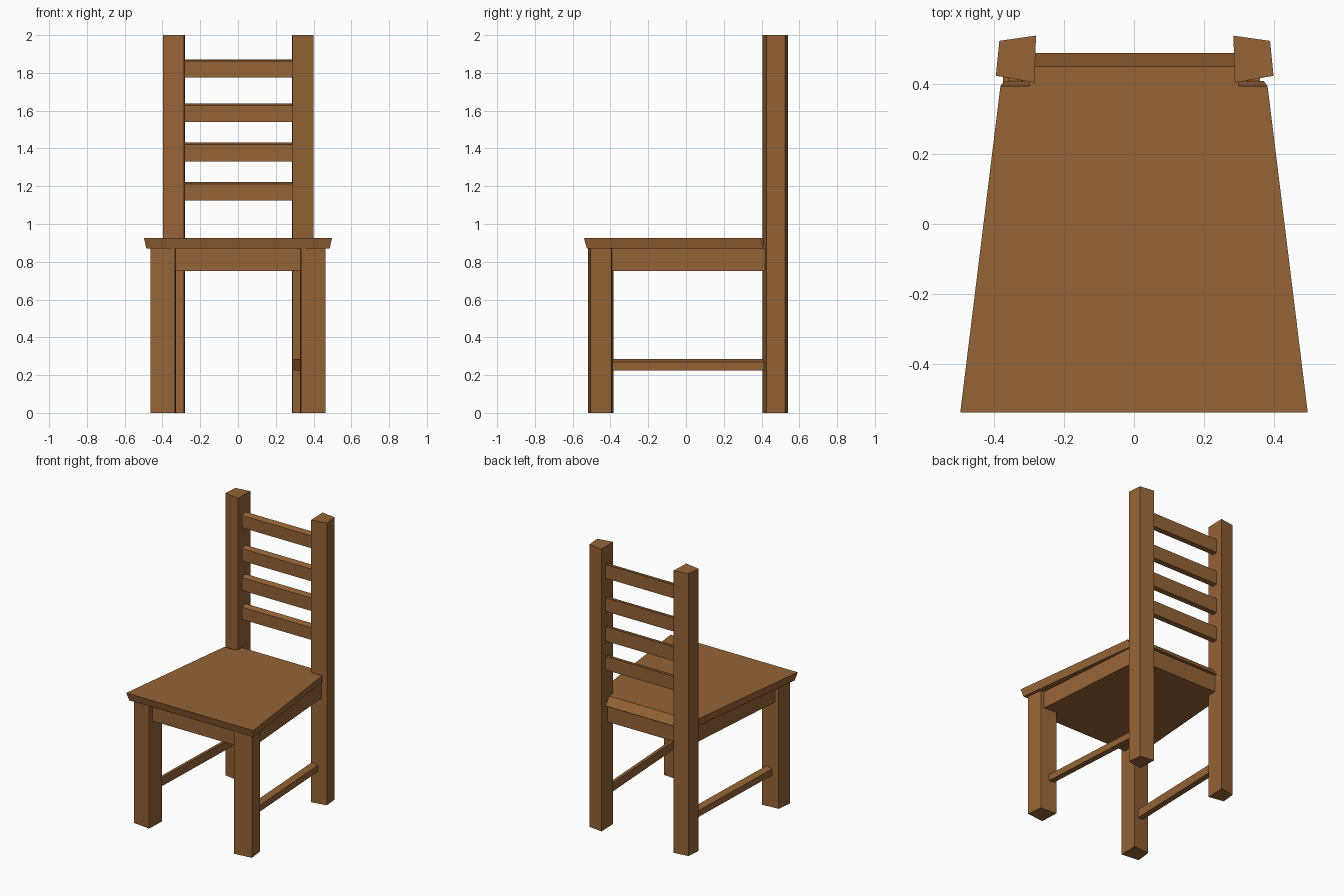
import bpy, bmesh

if "Cube" in bpy.data.objects:
    bpy.data.objects.remove(bpy.data.objects["Cube"])

wood = bpy.data.materials.new("brown wood")
wood.diffuse_color = (0.30, 0.125, 0.037, 1)
wood.use_nodes = True
wood.node_tree.nodes["Principled BSDF"].inputs["Base Color"].default_value = wood.diffuse_color


def loft(name, low, high):
    """Closed solid between two matching rings of 3D points."""
    bm = bmesh.new()
    a = [bm.verts.new(p) for p in low]
    b = [bm.verts.new(p) for p in high]
    bm.faces.new(a)
    bm.faces.new(b)
    n = len(a)
    for i in range(n):
        j = (i + 1) % n
        bm.faces.new((a[i], a[j], b[j], b[i]))
    bmesh.ops.recalc_face_normals(bm, faces=bm.faces)
    me = bpy.data.meshes.new(name)
    bm.to_mesh(me)
    bm.free()
    me.materials.append(wood)
    ob = bpy.data.objects.new(name, me)
    bpy.context.collection.objects.link(ob)
    return ob


def flat(pts, z):
    return [(x, y, z) for x, y in pts]


def both(half):
    """Complete a right-hand half outline with its mirror image."""
    return half + [(-x, y) for x, y in reversed(half)]


# seat: tapered board, notched around the back legs, edges undercut
seat_low = both([(.485, -.525), (.372, .41), (.30, .41), (.30, .49)])
seat_top = both([(.498, -.54), (.383, .395), (.30, .395), (.30, .45)])
loft("seat", flat(seat_low, .87), flat(seat_top, .925))

# solid apron block under the seat
apron = both([(.43, -.485), (.36, .43), (.35, .47)])
loft("apron", flat(apron, .75), flat(apron, .87))

# legs: slightly irregular square posts
front = [(.333, -.52), (.463, -.505), (.45, -.395), (.328, -.385)]
back = [(.287, .405), (.398, .425), (.388, .525), (.283, .54)]
for side, s in (("right", 1), ("left", -1)):
    for part, pts, h in (("front_leg", front, .87), ("back_leg", back, 2.0)):
        p = [(s * x + (.002 if part == "back_leg" else 0), y) for x, y in pts]
        loft(f"{part}_{side}", flat(p, 0), flat(p, h))

# side stretchers: outer x at front and back, top slopes outward
for side, s, xf, xb in (("right", 1, .385, .335), ("left", -1, .40, .375)):
    ring = [[(s * x, y, .225), (s * (x - .04), y, .225),
             (s * (x - .04), y, .285), (s * x, y, .27)]
            for x, y in ((xf, -.40), (xb, .43))]
    loft(f"stretcher_{side}", *ring)

# back slats: top edge slopes a little to the front
for i, (z0, z1) in enumerate(((1.125, 1.22), (1.33, 1.43), (1.54, 1.635), (1.775, 1.87))):
    ring = [[(x, .45, z0), (x, .49, z0), (x, .49, z1 + .002), (x, .45, z1 - .008)]
            for x in (-.30, .30)]
    loft(f"back_slat_{i + 1}", *ring)
